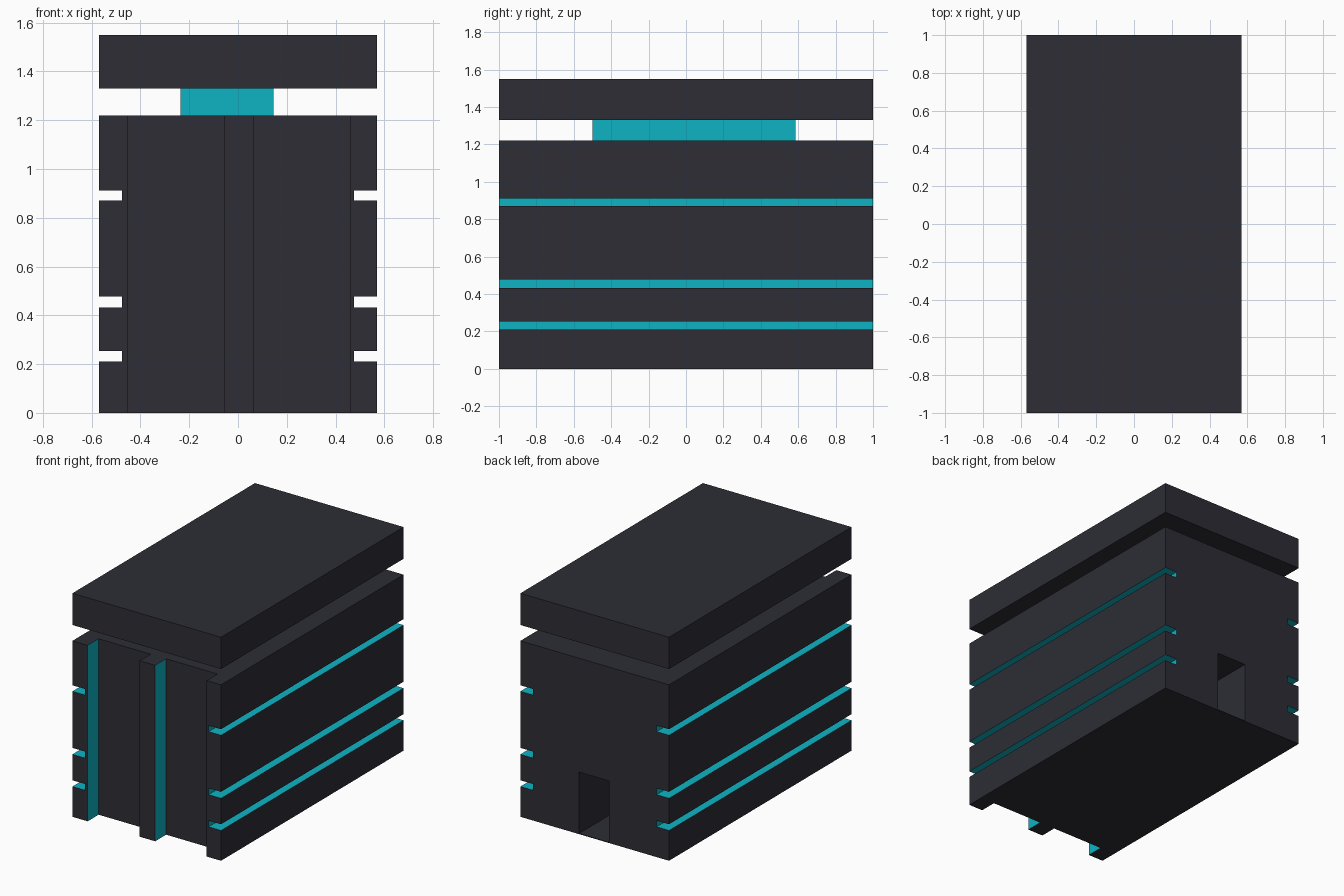
import bpy

if "Cube" in bpy.data.objects:
    bpy.data.objects.remove(bpy.data.objects["Cube"])


def material(name, rgb):
    m = bpy.data.materials.new(name)
    m.diffuse_color = (*rgb, 1.0)
    m.use_nodes = True
    m.node_tree.nodes["Principled BSDF"].inputs["Base Color"].default_value = m.diffuse_color
    return m


DARK = material("charcoal", (0.026, 0.026, 0.036))
TEAL = material("teal", (0.0044, 0.456, 0.552))

HX, HY = 0.57, 1.0          # half width, half length
GROOVE_X, FLUTE_Y = 0.475, -0.88


def box(name, x0, x1, y0, y1, z0, z1, *mats):
    v = [(x, y, z) for x in (x0, x1) for y in (y0, y1) for z in (z0, z1)]
    f = [(0, 1, 3, 2), (4, 6, 7, 5), (0, 4, 5, 1),
         (2, 3, 7, 6), (0, 2, 6, 4), (1, 5, 7, 3)]
    me = bpy.data.meshes.new(name)
    me.from_pydata(v, [], f)
    for m in mats:
        me.materials.append(m)
    ob = bpy.data.objects.new(name, me)
    bpy.context.collection.objects.link(ob)
    return ob


def cut(target, *dims):
    cutter = box("cutter", *dims)
    cutter.hide_render = True
    mod = target.modifiers.new("cut", "BOOLEAN")
    mod.operation, mod.solver, mod.object = "DIFFERENCE", "EXACT", cutter
    bpy.context.view_layer.objects.active = target
    bpy.ops.object.modifier_apply(modifier=mod.name)
    bpy.data.objects.remove(cutter)


# Main body
body = box("main_body", -HX, HX, -HY, HY, 0, 1.22, DARK, TEAL)

# Long grooves on both sides
for z0, z1 in ((0.21, 0.253), (0.433, 0.478), (0.87, 0.912)):
    cut(body, GROOVE_X, HX + 0.1, -1.1, 1.1, z0, z1)
    cut(body, -HX - 0.1, -GROOVE_X, -1.1, 1.1, z0, z1)

# Two tall front recesses that leave three pillars
for x0, x1 in ((-0.453, -0.055), (0.065, 0.46)):
    cut(body, x0, x1, -1.1, FLUTE_Y, -0.1, 1.3)

# Doorway in the back
cut(body, -0.11, 0.12, 0.4, 1.1, 0.005, 0.43)

# Teal on groove walls and on the pillar flanks
for p in body.data.polygons:
    c, n = p.center, p.normal
    groove = (abs(n.x) > 0.9 and abs(abs(c.x) - GROOVE_X) < 0.003) or (
        abs(n.z) > 0.9 and 0.2 < c.z < 1.0 and abs(c.x) > GROOVE_X)
    flank = abs(n.x) > 0.9 and c.y < FLUTE_Y and abs(c.x) < 0.465
    p.material_index = 1 if groove or flank else 0

# Neck and top slab
box("neck", -0.235, 0.145, -0.5, 0.585, 1.22, 1.33, TEAL)
box("top_slab", -HX, HX, -HY, HY, 1.33, 1.55, DARK)
